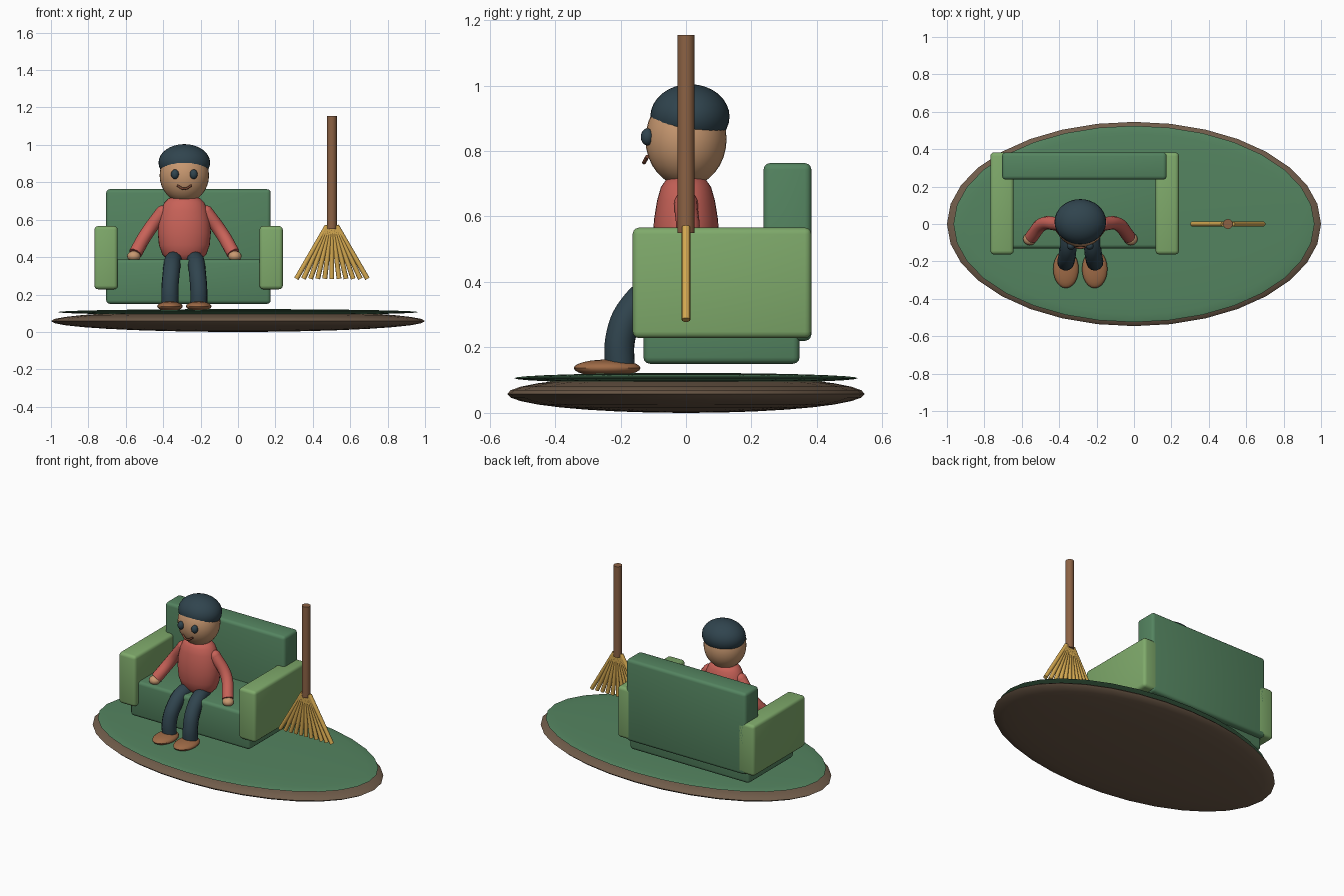
import bpy, math
from mathutils import Vector

if "Cube" in bpy.data.objects:
    bpy.data.objects.remove(bpy.data.objects["Cube"])


def material(name, r, g, b):
    lin = lambda c: ((c / 255 + 0.055) / 1.055) ** 2.4
    m = bpy.data.materials.new(name)
    m.diffuse_color = (lin(r), lin(g), lin(b), 1)
    m.use_nodes = True
    m.node_tree.nodes["Principled BSDF"].inputs["Base Color"].default_value = m.diffuse_color
    return m


SOIL = material("soil", 112, 92, 74)
GREEN = material("green", 84, 132, 96)
LIGHT = material("light_green", 127, 170, 107)
SKIN = material("skin", 200, 152, 112)
DARK = material("dark_slate", 48, 68, 78)
RED = material("red", 200, 98, 88)
SHOE = material("shoe", 158, 106, 70)
WOOD = material("wood", 140, 98, 68)
STRAW = material("straw", 212, 168, 80)
LIP = material("lip", 120, 70, 50)


def finish(name, mat, smooth=True):
    o = bpy.context.object
    o.name = name
    o.data.materials.clear()
    o.data.materials.append(mat)
    if smooth:
        bpy.ops.object.shade_smooth_by_angle(angle=math.radians(40))
    return o


def ellipsoid(name, loc, radii, mat, seg=32, rings=16):
    bpy.ops.mesh.primitive_uv_sphere_add(segments=seg, ring_count=rings, radius=1, location=loc)
    bpy.context.object.scale = radii
    bpy.ops.object.transform_apply(location=False, rotation=False, scale=True)
    return finish(name, mat)


def rounded_box(name, lo, hi, mat, bevel=0.02):
    lo, hi = Vector(lo), Vector(hi)
    bpy.ops.mesh.primitive_cube_add(size=1, location=(lo + hi) / 2)
    bpy.context.object.scale = hi - lo
    bpy.ops.object.transform_apply(location=False, rotation=False, scale=True)
    mod = bpy.context.object.modifiers.new("bevel", "BEVEL")
    mod.width, mod.segments = bevel, 3
    bpy.ops.object.modifier_apply(modifier="bevel")
    return finish(name, mat)


def rod(name, a, b, r, mat, sides=12):
    a, b = Vector(a), Vector(b)
    bpy.ops.mesh.primitive_cylinder_add(vertices=sides, radius=r, depth=(b - a).length,
                                        location=(a + b) / 2)
    bpy.context.object.rotation_euler = (b - a).to_track_quat("Z", "Y").to_euler()
    return finish(name, mat)


def tube(name, points, r, mat):
    cu = bpy.data.curves.new(name, "CURVE")
    cu.dimensions = "3D"
    cu.bevel_depth, cu.bevel_resolution, cu.resolution_u = r, 4, 8
    cu.use_fill_caps = True
    sp = cu.splines.new("BEZIER")
    sp.bezier_points.add(len(points) - 1)
    for bp, p in zip(sp.bezier_points, points):
        bp.co = p
        bp.handle_left_type = bp.handle_right_type = "AUTO"
    o = bpy.data.objects.new(name, cu)
    bpy.context.collection.objects.link(o)
    bpy.ops.object.select_all(action="DESELECT")
    o.select_set(True)
    bpy.context.view_layer.objects.active = o
    bpy.ops.object.convert(target="MESH")
    return finish(name, mat)


def lathe(name, profile, loc, y_scale, mat, n=32):
    verts, faces = [], []
    for r, z in profile:
        for i in range(n):
            a = 2 * math.pi * i / n
            verts.append((r * math.cos(a), r * y_scale * math.sin(a), z))
    for k in range(len(profile) - 1):
        for i in range(n):
            j = (i + 1) % n
            faces.append((k * n + i, k * n + j, (k + 1) * n + j, (k + 1) * n + i))
    faces.append(tuple(reversed(range(n))))
    faces.append(tuple(range(len(verts) - n, len(verts))))
    me = bpy.data.meshes.new(name)
    me.from_pydata(verts, [], faces)
    o = bpy.data.objects.new(name, me)
    o.location = loc
    bpy.context.collection.objects.link(o)
    bpy.ops.object.select_all(action="DESELECT")
    o.select_set(True)
    bpy.context.view_layer.objects.active = o
    return finish(name, mat)


# Oval ground
ellipsoid("ground_base", (0, 0, 0.058), (1.0, 0.546, 0.058), SOIL)
ellipsoid("grass", (0, 0, 0.106), (0.965, 0.525, 0.016), GREEN)

# Sofa
rounded_box("seat", (-0.705, -0.13, 0.15), (0.175, 0.347, 0.388), GREEN)
rounded_box("backrest", (-0.705, 0.237, 0.22), (0.175, 0.383, 0.763), GREEN)
for side, x in (("left", -0.768), ("right", 0.115)):
    rounded_box(side + "_armrest", (x, -0.163, 0.228), (x + 0.125, 0.383, 0.566), LIGHT)

# Seated figure
CX = -0.287
lathe("torso", [(0.05, 0.37), (0.085, 0.382), (0.118, 0.415), (0.136, 0.465), (0.142, 0.53),
                (0.138, 0.59), (0.124, 0.65), (0.108, 0.69), (0.085, 0.713), (0.05, 0.725)],
      (CX, 0, 0), 0.71, RED)
ellipsoid("head", (CX, 0, 0.836), (0.132, 0.124, 0.145), SKIN)
ellipsoid("hair", (CX, 0.012, 0.905), (0.138, 0.121, 0.099), DARK)
tube("mouth", [(CX - 0.038, -0.118, 0.783), (CX, -0.128, 0.765), (CX + 0.038, -0.118, 0.783)],
     0.006, LIP)

for side, s in (("left", -1), ("right", 1)):
    P = lambda x, y, z: (CX + s * x, y, z)
    ellipsoid(side + "_eye", P(0.05, -0.118, 0.843), (0.021, 0.02, 0.026), DARK, 16, 10)
    # Arm with rounded shoulder and hand
    ellipsoid(side + "_shoulder", P(0.118, 0, 0.64), (0.036,) * 3, RED, 16, 10)
    tube(side + "_arm", [P(0.118, 0, 0.64), P(0.2, 0, 0.528), P(0.262, -0.07, 0.42)], 0.036, RED)
    ellipsoid(side + "_hand", P(0.27, -0.08, 0.405), (0.036, 0.034, 0.028), SKIN, 16, 10)
    # Bent leg and shoe
    tube(side + "_leg", [P(0.052, -0.02, 0.385), P(0.062, -0.09, 0.378), P(0.07, -0.165, 0.315),
                         P(0.077, -0.2, 0.23), P(0.077, -0.202, 0.13)], 0.046, DARK)
    ellipsoid(side + "_shoe", P(0.077, -0.241, 0.137), (0.068, 0.102, 0.026), SHOE, 24, 12)

# Broom
BX = 0.502
rod("broom_handle", (BX, 0, 0.55), (BX, 0, 1.155), 0.0265, WOOD, 16)
for i in range(11):
    t = (i - 5) / 5
    rod(f"bristle_{i + 1}", (BX + 0.026 * t, 0, 0.567), (BX + 0.19 * t, 0, 0.284), 0.013, STRAW, 10)
